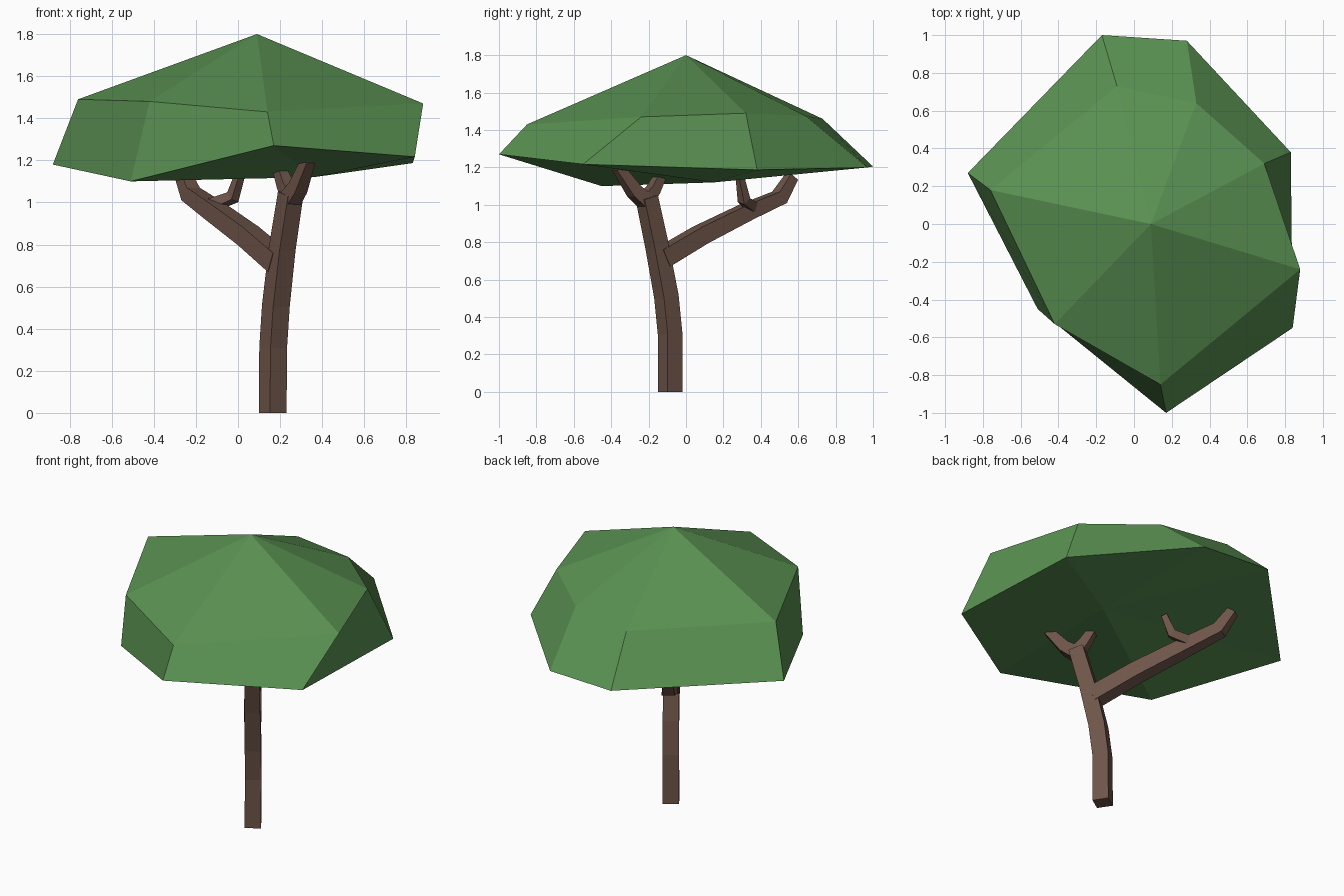
import bpy, bmesh
from mathutils import Vector

if "Cube" in bpy.data.objects:
    bpy.data.objects.remove(bpy.data.objects["Cube"])


def material(name, rgb):
    m = bpy.data.materials.new(name)
    m.diffuse_color = (*rgb, 1)
    m.use_nodes = True
    m.node_tree.nodes["Principled BSDF"].inputs["Base Color"].default_value = m.diffuse_color
    return m


bark = material("bark", (0.156, 0.091, 0.067))
leaf = material("leaf", (0.102, 0.283, 0.084))


def finish(bm, name, mat):
    bmesh.ops.recalc_face_normals(bm, faces=bm.faces)
    me = bpy.data.meshes.new(name)
    bm.to_mesh(me)
    bm.free()
    me.materials.append(mat)
    ob = bpy.data.objects.new(name, me)
    bpy.context.collection.objects.link(ob)
    return ob


SIDE = Vector((0.83, 0.56, 0)).normalized()  # normal of the plane the tree grows in


def limb(name, path):
    """Square-section sweep along (x, y, z, width) points."""
    bm = bmesh.new()
    pts = [Vector(p[:3]) for p in path]
    rings = []
    for i, p in enumerate(pts):
        a = (p - pts[i - 1]).normalized() if i > 0 else None
        b = (pts[i + 1] - p).normalized() if i < len(pts) - 1 else None
        t = ((a or b) + (b or a)).normalized()
        v = (SIDE - t * SIDE.dot(t)).normalized()
        w = t.cross(v)
        h = path[i][3] / 2
        rings.append([bm.verts.new(p + v * h * s + w * h * r)
                      for s, r in ((-1, -1), (1, -1), (1, 1), (-1, 1))])
    for r0, r1 in zip(rings, rings[1:]):
        for k in range(4):
            n = (k + 1) % 4
            bm.faces.new((r0[k], r0[n], r1[n], r1[k]))
    bm.faces.new(rings[0])
    bm.faces.new(rings[-1])
    return finish(bm, name, bark)


# Trunk and its limbs
limb("trunk", [(.165, -.085, 0, .095), (.167, -.085, .31, .095), (.18, -.105, .51, .095),
               (.21, -.155, .78, .092), (.25, -.21, 1.04, .088)])
limb("front_twig", [(.245, -.205, 1.01, .08), (.285, -.275, 1.07, .07), (.335, -.365, 1.20, .05)])
limb("inner_twig", [(.25, -.215, 1.03, .07), (.225, -.175, 1.08, .06), (.20, -.14, 1.15, .05)])
limb("main_branch", [(.195, -.13, .715, .10), (.05, .08, .84, .095), (-.12, .33, .965, .085),
                     (-.225, .50, 1.04, .075), (-.27, .565, 1.15, .055)])
limb("back_twig", [(-.13, .36, .985, .055), (-.025, .31, 1.025, .05), (.012, .29, 1.14, .035)])

# Canopy: apex, shoulder ring, rim ring and low point underneath
shoulder = [(-.09, .73, 1.46), (.33, .64, 1.475), (.69, .32, 1.49), (.88, -.24, 1.47),
            (.14, -.85, 1.43), (-.42, -.53, 1.48), (-.76, .18, 1.49)]
rim = [(-.17, 1.0, 1.205), (.28, .97, 1.20), (.83, .38, 1.187), (.84, -.55, 1.217),
       (.17, -1.0, 1.27), (-.51, -.45, 1.10), (-.88, .27, 1.18)]
bm = bmesh.new()
top = bm.verts.new((.09, 0, 1.8))
low = bm.verts.new((.36, .15, 1.12))
up = [bm.verts.new(p) for p in shoulder]
dn = [bm.verts.new(p) for p in rim]
for k in range(7):
    n = (k + 1) % 7
    bm.faces.new((top, up[k], up[n]))
    bm.faces.new((up[k], dn[k], dn[n], up[n]))
    bm.faces.new((low, dn[n], dn[k]))
finish(bm, "canopy", leaf)
